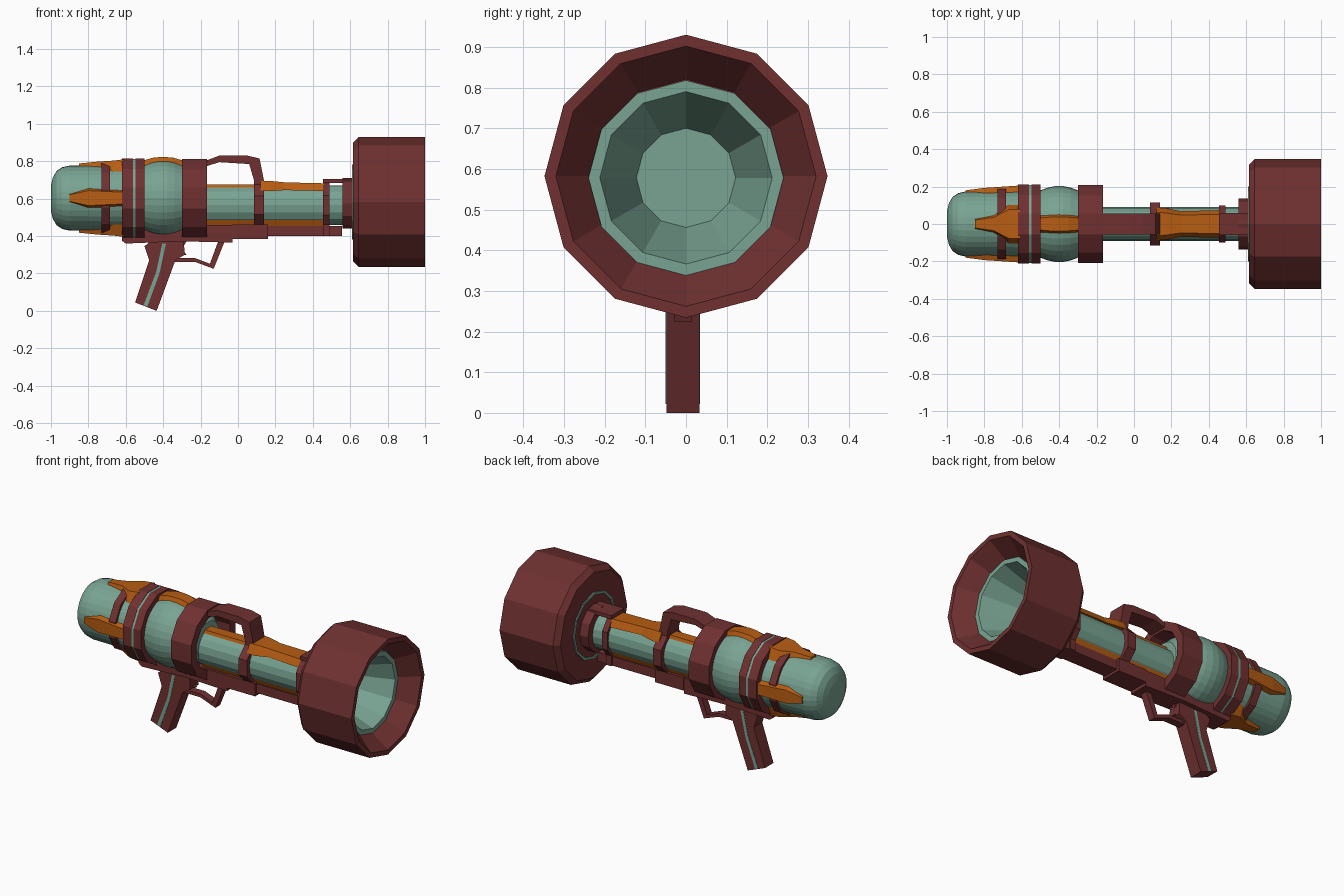
import bpy, bmesh, math
from mathutils import Matrix, Vector

cube = bpy.data.objects.get("Cube")
if cube:
    bpy.data.objects.remove(cube)


def material(name, rgb):
    m = bpy.data.materials.new(name)
    m.use_nodes = True
    m.diffuse_color = (*rgb, 1)
    m.node_tree.nodes["Principled BSDF"].inputs["Base Color"].default_value = (*rgb, 1)
    return m


RED = material("dark red", (0.16, 0.03, 0.03))
GREEN = material("sage green", (0.19, 0.37, 0.29))
ORANGE = material("burnt orange", (0.48, 0.11, 0.006))
BODY_Z, BARREL_Z, DRUM_Z = 0.603, 0.565, 0.582


def finish(name, bm, *mats):
    bmesh.ops.remove_doubles(bm, verts=bm.verts, dist=1e-5)
    bmesh.ops.recalc_face_normals(bm, faces=bm.faces)
    mesh = bpy.data.meshes.new(name)
    bm.to_mesh(mesh)
    bm.free()
    for m in mats:
        mesh.materials.append(m)
    ob = bpy.data.objects.new(name, mesh)
    bpy.context.collection.objects.link(ob)
    return ob


def skin(bm, rings, loop=False):
    """Bridge successive closed rings of points with quads."""
    rows = [[bm.verts.new(p) for p in ring] for ring in rings]
    pairs = list(zip(rows, rows[1:] + rows[:1])) if loop else list(zip(rows, rows[1:]))
    for a, b in pairs:
        for i in range(len(a)):
            j = (i + 1) % len(a)
            bm.faces.new((a[i], a[j], b[j], b[i]))
    return rows


def lathe(name, profile, sides, cz, mat, loop=False, flat=1.0, turn=0.0):
    """Turn an (x, radius) profile around the long axis."""
    bm = bmesh.new()
    angles = [math.tau * (i + turn) / sides for i in range(sides)]
    skin(bm, [[(x, r * math.sin(a) * flat, cz + r * math.cos(a)) for a in angles]
              for x, r in profile], loop)
    return finish(name, bm, mat)


def band(name, x0, x1, r0, r1, cz, mat=RED, sides=12, flat=1.0, turn=0.0):
    return lathe(name, [(x0, r0), (x0, r1), (x1, r1), (x1, r0)], sides, cz, mat, True, flat, turn)


def prism(name, points, y0, y1, mat):
    """Extrude a side outline across the width."""
    bm = bmesh.new()
    rows = skin(bm, [[(x, y, z) for x, z in points] for y in (y0, y1)])
    for row in rows:
        bm.faces.new(row)
    return finish(name, bm, mat)


def box(name, x0, x1, w, z0, z1, mat=RED):
    return prism(name, [(x0, z0), (x1, z0), (x1, z1), (x0, z1)], -w, w, mat)


def fin(name, stations, turn, cz):
    """Raised strip: stations of (x, half width, surface radius, top radius)."""
    bm = bmesh.new()
    rings = []
    for x, w, r, top in stations:
        low = math.sqrt(max(r * r - w * w, 0)) - 0.012
        rings.append([(x, -w, low), (x, -w * 0.7, top), (x, w * 0.7, top), (x, w, low)])
    rows = skin(bm, rings)
    bm.faces.new(rows[0])
    bm.faces.new(rows[-1])
    bm.transform(Matrix.Translation((0, 0, cz)) @ Matrix.Rotation(math.radians(turn), 4, "X"))
    return finish(name, bm, ORANGE)


# Rear tank with rounded end and bulging middle
lathe("rear_tank", [(-1, 0), (-1, 0.07), (-0.99, 0.11), (-0.97, 0.145), (-0.94, 0.165),
                    (-0.9, 0.174), (-0.62, 0.176), (-0.5, 0.18), (-0.46, 0.195), (-0.42, 0.203),
                    (-0.38, 0.203), (-0.34, 0.195), (-0.3, 0.18), (-0.25, 0.155),
                    (-0.2, 0.11), (-0.2, 0)], 32, BODY_Z, GREEN)

# Bands and collar around the tank
band("rear_band", -0.73, -0.685, 0.165, 0.194, BODY_Z, turn=0.5)
band("main_band_rear", -0.62, -0.562, 0.165, 0.219, BODY_Z, turn=0.5)
band("main_band_stripe", -0.562, -0.548, 0.165, 0.217, BODY_Z, GREEN, turn=0.5)
band("main_band_front", -0.548, -0.5, 0.165, 0.219, BODY_Z, turn=0.5)
band("front_collar", -0.3, -0.165, 0.165, 0.217, BODY_Z, turn=0.5)

# Orange fins around the tank
side_fin = [(-0.9, 0.025, 0.174, 0.18), (-0.8, 0.057, 0.175, 0.193), (-0.62, 0.045, 0.175, 0.205)]
for label, turn in (("left", -90), ("right", 90)):
    fin(label + "_fin", side_fin, turn, BODY_Z)
wide_fin = [(-0.85, 0.03, 0.174, 0.185), (-0.75, 0.05, 0.175, 0.195),
            (-0.67, 0.11, 0.176, 0.2), (-0.61, 0.11, 0.176, 0.207)]
for label, turn in (("top", 0), ("bottom", 180)):
    fin(label + "_fin", wide_fin, turn, BODY_Z)
fin("top_tank_strip", [(-0.51, 0.045, 0.185, 0.2), (-0.45, 0.052, 0.2, 0.217),
                       (-0.4, 0.055, 0.205, 0.22), (-0.35, 0.052, 0.2, 0.217),
                       (-0.29, 0.045, 0.18, 0.2)], 0, BODY_Z)

# Barrel and its orange strips
lathe("barrel", [(-0.25, 0), (-0.25, 0.105), (0.61, 0.105), (0.61, 0)], 16, BARREL_Z, GREEN, flat=0.87)
fin("barrel_rear_strip", [(-0.2, 0.045, 0.1, 0.112), (0.1, 0.045, 0.1, 0.112)], 0, BARREL_Z)
fin("barrel_top_guard", [(0.12, 0.088, 0.125, 0.13), (0.17, 0.085, 0.122, 0.13),
                         (0.25, 0.068, 0.115, 0.122), (0.46, 0.074, 0.115, 0.117)], 0, BARREL_Z)
fin("barrel_bottom_strip", [(-0.2, 0.06, 0.105, 0.112), (0.46, 0.06, 0.105, 0.112)], 180, BARREL_Z)

# Barrel rings and bridge to the muzzle
band("handle_ring", 0.085, 0.14, 0.09, 0.128, BARREL_Z, sides=8, flat=0.98, turn=0.5)
band("front_ring", 0.455, 0.49, 0.085, 0.138, BARREL_Z, sides=8, flat=0.78, turn=0.5)
box("front_bridge", 0.455, 0.62, 0.06, 0.683, 0.705)
lathe("muzzle_neck", [(0.56, 0), (0.56, 0.135), (0.625, 0.135), (0.625, 0)], 12, 0.575, RED)

# Muzzle drum with stepped funnel
lathe("muzzle_drum", [(0.615, 0.1), (0.615, 0.318), (0.645, 0.348), (1.0, 0.348), (1.0, 0.32),
                      (0.89, 0.238), (0.64, 0.238), (0.64, 0.1)], 12, DRUM_Z, RED, True)
lathe("muzzle_funnel", [(0.885, 0.24), (0.9, 0.24), (0.9, 0.212), (0.65, 0.122), (0.65, 0)],
      12, 0.578, GREEN)
band("drum_back_ring", 0.609, 0.617, 0.185, 0.2, DRUM_Z, GREEN)

# Carry handle
prism("carry_handle", [(-0.18, 0.8), (-0.1, 0.83), (0.05, 0.83), (0.115, 0.815), (0.142, 0.68),
                       (0.142, 0.64), (0.09, 0.64), (0.085, 0.7), (0.06, 0.785),
                       (-0.1, 0.795), (-0.18, 0.77)], -0.055, 0.055, RED)

# Lower frame
prism("rear_frame", [(-0.62, 0.375), (-0.6, 0.36), (-0.3, 0.372), (-0.03, 0.365),
                     (-0.03, 0.46), (-0.3, 0.46), (-0.62, 0.42)], -0.06, 0.06, RED)
box("middle_frame", -0.03, 0.16, 0.065, 0.385, 0.462)
box("front_frame", 0.16, 0.555, 0.05, 0.40, 0.455)
box("front_frame_post", 0.455, 0.49, 0.06, 0.40, 0.47)

# Pistol grip with an inlaid stripe on each side
prism("grip", [(-0.46, 0.38), (-0.5, 0.345), (-0.475, 0.27), (-0.55, 0.045), (-0.435, 0.0),
               (-0.335, 0.27), (-0.285, 0.3), (-0.29, 0.38)], -0.048, 0.033, RED)
for label, y in (("right", -0.05), ("left", 0.032)):
    prism(label + "_grip_stripe", [(-0.505, 0.03), (-0.485, 0.022), (-0.42, 0.2),
                                   (-0.385, 0.36), (-0.405, 0.36), (-0.437, 0.21)],
          y, y + 0.003, GREEN)

# Trigger and guard
prism("trigger_guard", [(-0.35, 0.262), (-0.23, 0.262), (-0.13, 0.225), (-0.07, 0.375),
                        (-0.105, 0.375), (-0.15, 0.252), (-0.23, 0.282), (-0.35, 0.282)],
      -0.03, 0.015, RED)
prism("trigger", [(-0.31, 0.38), (-0.27, 0.38), (-0.3, 0.33), (-0.275, 0.3), (-0.295, 0.3),
                  (-0.32, 0.33)], -0.018, 0.004, RED)
